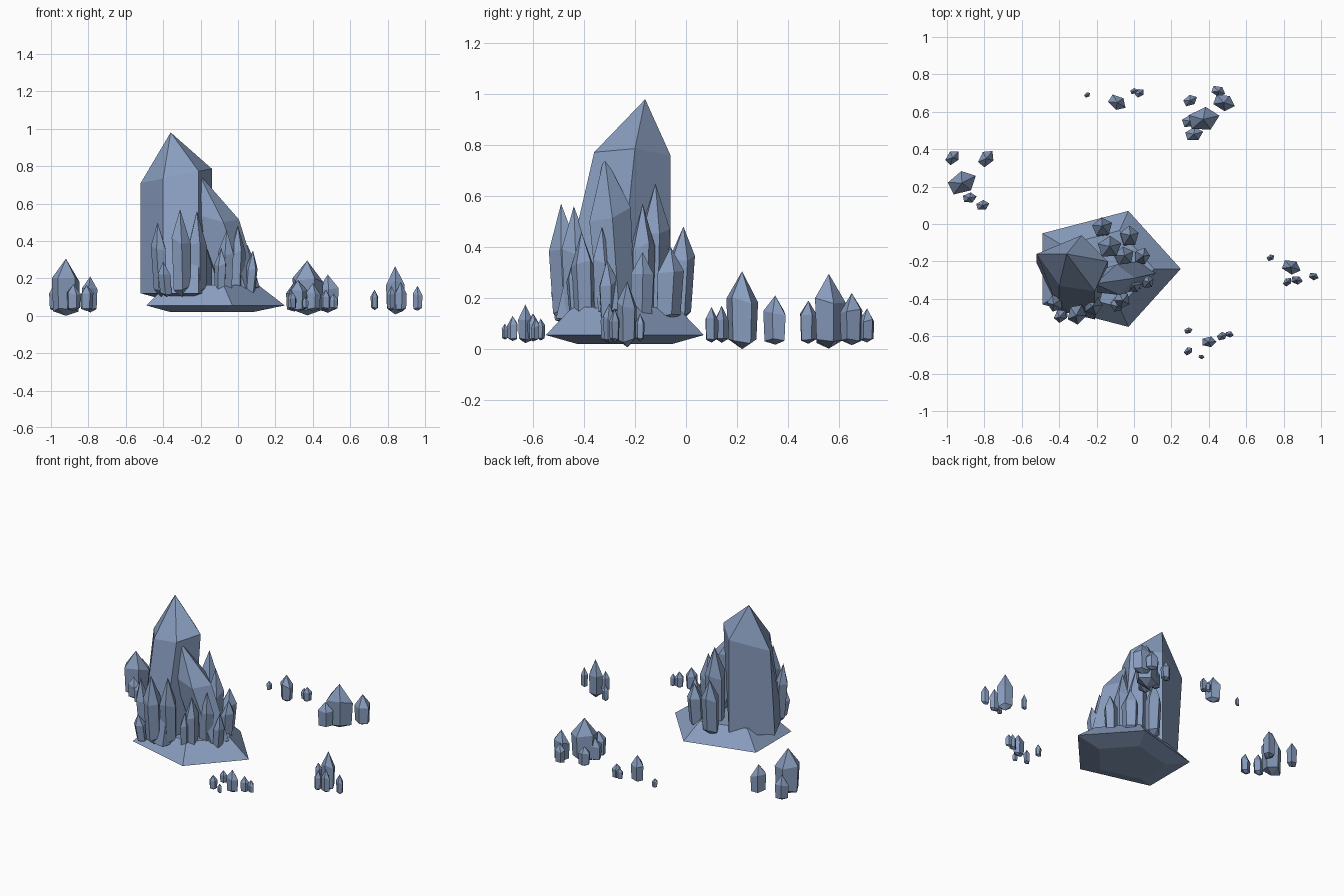
import bpy, bmesh, math, random
from mathutils import Vector

if "Cube" in bpy.data.objects:
    bpy.data.objects.remove(bpy.data.objects["Cube"])

random.seed(4)


def loft(name, rings, bottom, apex=None):
    """Flat-faced solid through equal-sized rings, closed by points or a cap."""
    bm = bmesh.new()
    rows = [[bm.verts.new(p) for p in ring] for ring in rings]
    n = len(rows[0])
    for a, b in zip(rows, rows[1:]):
        for i in range(n):
            j = (i + 1) % n
            bm.faces.new((a[i], a[j], b[j], b[i]))
    for row, tip in ((rows[0], bottom), (rows[-1], apex)):
        if tip is None:
            bm.faces.new(row)
        else:
            v = bm.verts.new(tip)
            for i in range(n):
                bm.faces.new((row[i], row[(i + 1) % n], v))
    bmesh.ops.recalc_face_normals(bm, faces=bm.faces)
    me = bpy.data.meshes.new(name)
    bm.to_mesh(me)
    bm.free()
    ob = bpy.data.objects.new(name, me)
    bpy.context.collection.objects.link(ob)


def crystal(name, foot, tip, rx, ry, turn=0.0, sides=5):
    """Leaning crystal: pointed foot, flared shaft, uneven shoulder, sharp tip."""
    foot, tip = Vector(foot), Vector(tip)
    h = tip.z - foot.z
    rings = []
    for t, s, wobble in ((0.1, 0.85, 0.03), (0.64, 0.95, 0.06)):
        c = foot.lerp(tip, t)
        ring = []
        for i in range(sides):
            a = math.tau * i / sides
            x, y = rx * s * math.cos(a), ry * s * math.sin(a)
            ring.append((c.x + x * math.cos(turn) - y * math.sin(turn),
                         c.y + x * math.sin(turn) + y * math.cos(turn),
                         c.z + h * random.uniform(-wobble, wobble)))
        rings.append(ring)
    loft(name, rings, foot, tip)


# Five-sided rock base with sloping flanks
outline = [(0.25, -0.24), (-0.03, 0.07), (-0.49, -0.05), (-0.49, -0.43), (-0.03, -0.55)]
mid = Vector((-0.17, -0.24))


def base_ring(s, z):
    return [(*mid.lerp(Vector(p), s), z) for p in outline]


loft("rock_base", [base_ring(0.6, 0.02), base_ring(1, 0.055), base_ring(0.66, 0.165)],
     bottom=(*mid, 0.02))

# Tallest crystal: sloping shoulder, foot spreading to the front
plan = [(-0.52, -0.16), (-0.28, -0.06), (-0.14, -0.2), (-0.21, -0.36), (-0.4, -0.33)]
loft("main_crystal",
     [[(x, -0.06 + 1.5 * (y + 0.06), 0.12) for x, y in plan],
      [(x, y, 0.71 + 0.2 * (x + 0.52)) for x, y in plan]],
     bottom=(-0.3, -0.26, 0.06), apex=(-0.36, -0.16, 0.98))

# Second crystal, leaning against the tallest
crystal("leaning_crystal", (0.02, -0.27, 0.1), (-0.21, -0.32, 0.76), 0.14, 0.09, 0.1)

# Small crystals packed round the large pair: tip and radius
cluster = [
    (-0.31, -0.49, 0.57, 0.06), (-0.22, -0.44, 0.56, 0.06), (-0.43, -0.43, 0.5, 0.05),
    (-0.4, -0.5, 0.29, 0.04), (-0.06, -0.41, 0.46, 0.05), (0, -0.33, 0.48, 0.05),
    (-0.09, -0.44, 0.36, 0.04), (0.08, -0.31, 0.35, 0.04), (-0.06, -0.26, 0.54, 0.05),
    (-0.13, -0.12, 0.65, 0.07), (-0.05, -0.17, 0.57, 0.06), (-0.17, -0.01, 0.48, 0.06),
    (-0.02, -0.06, 0.4, 0.06), (0.05, -0.17, 0.38, 0.05),
]
for i, (x, y, z, r) in enumerate(cluster):
    foot = mid.lerp(Vector((x, y)), 0.92)
    crystal(f"cluster_crystal_{i + 1}", (*foot, 0.1), (x, y, z), r, r * 0.9,
            random.uniform(0, 2))

# Separate groups around the rock: x, y and height of each tip
groups = {
    "left": [(-0.92, 0.22, 0.305), (-0.79, 0.35, 0.21), (-0.97, 0.355, 0.19),
             (-0.88, 0.14, 0.17), (-0.81, 0.1, 0.165)],
    "back_right": [(0.37, 0.56, 0.295), (0.48, 0.65, 0.22), (0.32, 0.48, 0.19),
                   (0.3, 0.66, 0.16), (0.45, 0.71, 0.16), (0.3, 0.55, 0.18)],
    "back": [(-0.09, 0.65, 0.2), (-0.25, 0.69, 0.1), (0, 0.71, 0.11), (0.03, 0.7, 0.13)],
    "right": [(0.84, -0.23, 0.265), (0.82, -0.31, 0.16), (0.87, -0.3, 0.18),
              (0.73, -0.18, 0.14), (0.96, -0.28, 0.16)],
    "front": [(0.4, -0.63, 0.175), (0.29, -0.57, 0.12), (0.29, -0.68, 0.13),
              (0.36, -0.71, 0.1), (0.47, -0.6, 0.14), (0.51, -0.59, 0.12)],
}
girth = {"left": 0.26, "back_right": 0.29, "back": 0.28, "right": 0.2, "front": 0.26}
for group, tips in groups.items():
    for i, (x, y, z) in enumerate(tips):
        low = 0.055 - 0.18 * z
        r = girth[group] * (z - low)
        crystal(f"{group}_crystal_{i + 1}", (x, y, low), (x, y, z), r * 1.1, r * 0.8,
                random.uniform(-0.6, 1))

# Slate blue stone
stone = bpy.data.materials.new("slate_blue")
stone.diffuse_color = (0.25, 0.34, 0.52, 1)
stone.use_nodes = True
stone.node_tree.nodes["Principled BSDF"].inputs["Base Color"].default_value = stone.diffuse_color
for ob in bpy.data.objects:
    ob.data.materials.append(stone)
